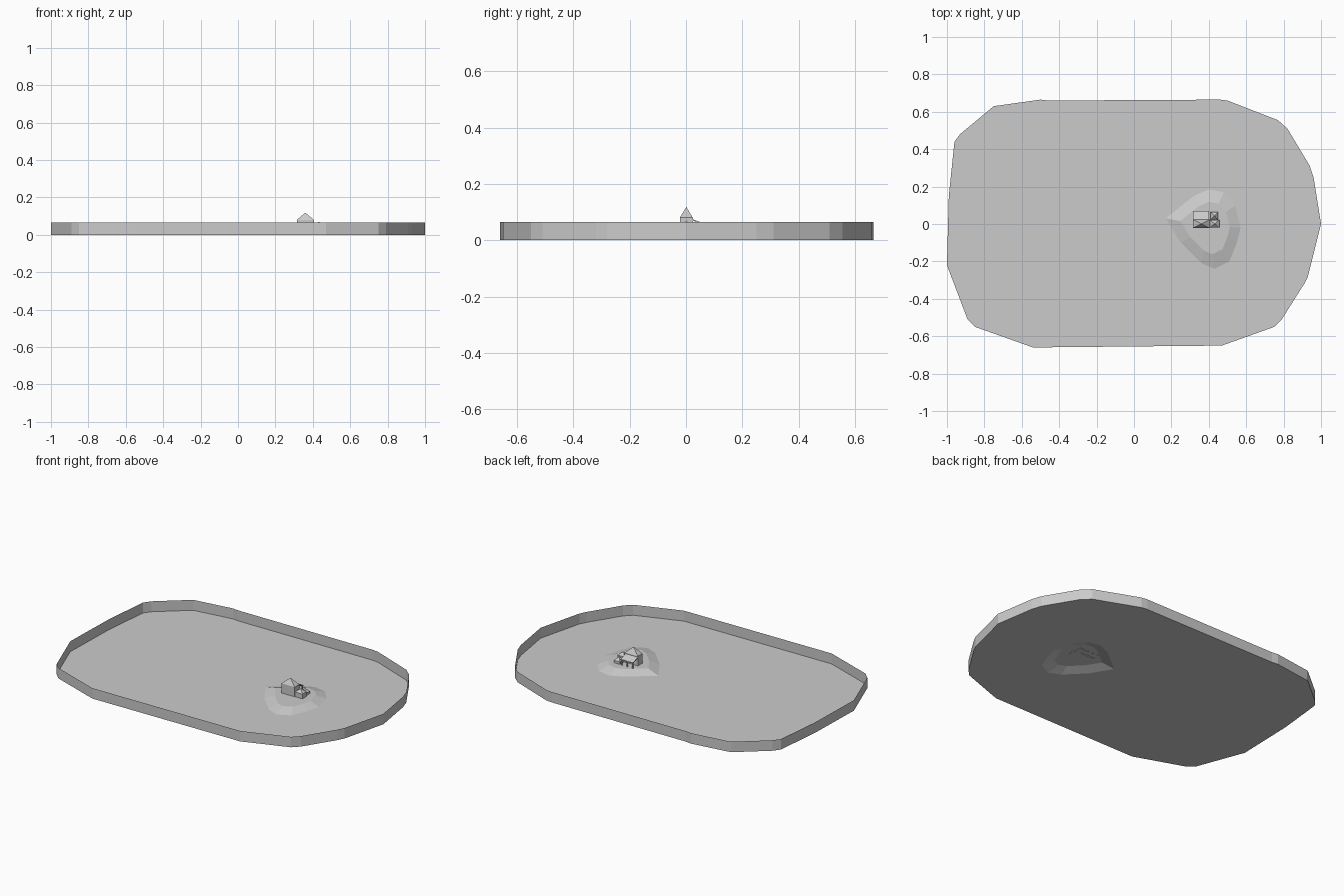
import bpy, bmesh

if "Cube" in bpy.data.objects:
    bpy.data.objects.remove(bpy.data.objects["Cube"])

RIM = 0.065      # wall height
PAD = 0.02       # height of the mound top

OUTLINE = [(1, 0), (.96, .25), (.94, .31), (.82, .51), (.77, .555), (.5, .66), (.46, .665),
           (-.46, .66), (-.5, .665), (-.75, .63), (-.93, .48), (-.96, .44), (-.99, .15),
           (-1, -.22), (-.89, -.51), (-.85, -.55), (-.54, -.66), (.47, -.65),
           (.75, -.55), (.79, -.51), (.91, -.32), (.93, -.28)]
MOUND = [(.57, -.02), (.54, .1), (.48, .17), (.4, .185), (.32, .15), (.17, .03),
         (.25, -.1), (.36, -.21), (.43, -.24), (.51, -.2), (.55, -.1)]


def finish(name, bm):
    bmesh.ops.recalc_face_normals(bm, faces=bm.faces)
    mesh = bpy.data.meshes.new(name)
    bm.to_mesh(mesh)
    bm.free()
    obj = bpy.data.objects.new(name, mesh)
    bpy.context.collection.objects.link(obj)
    return obj


def ring(bm, pts, z):
    return [bm.verts.new((x, y, z)) for x, y in pts]


def loop_edges(bm, vs):
    return [bm.edges.new((a, b)) for a, b in zip(vs, vs[1:] + vs[:1])]


def skin(bm, a, b):
    for i in range(len(a)):
        j = (i + 1) % len(a)
        bm.faces.new((a[i], a[j], b[j], b[i]))


def box(name, x0, x1, y0, y1, z0, z1):
    bm = bmesh.new()
    pts = [(x0, y0), (x1, y0), (x1, y1), (x0, y1)]
    lo, hi = ring(bm, pts, z0), ring(bm, pts, z1)
    skin(bm, lo, hi)
    bm.faces.new(lo)
    bm.faces.new(hi)
    return finish(name, bm)


def hut(name, x0, x1, y0, y1, z0, eave, peak):
    """Box walls closed by a pyramid roof."""
    bm = bmesh.new()
    pts = [(x0, y0), (x1, y0), (x1, y1), (x0, y1)]
    lo, hi = ring(bm, pts, z0), ring(bm, pts, eave)
    top = bm.verts.new(((x0 + x1) / 2, (y0 + y1) / 2, peak))
    skin(bm, lo, hi)
    bm.faces.new(lo)
    for i in range(4):
        bm.faces.new((hi[i], hi[(i + 1) % 4], top))
    return finish(name, bm)


# floor sheet with a low mound
bm = bmesh.new()
outer, foot = ring(bm, OUTLINE, 0), ring(bm, MOUND, 0)
bmesh.ops.triangle_fill(bm, use_beauty=True, normal=(0, 0, 1),
                        edges=loop_edges(bm, outer) + loop_edges(bm, foot))
cx, cy = .4, -.01
crest = ring(bm, [(cx + (x - cx) * .66, cy + (y - cy) * .66) for x, y in MOUND], PAD)
skin(bm, foot, crest)
bm.faces.new(crest)
finish("floor", bm)

# thin open surrounding wall
bm = bmesh.new()
skin(bm, ring(bm, OUTLINE, 0), ring(bm, OUTLINE, RIM))
finish("surrounding_wall", bm)

# main house and its lower wing
hut("house", .315, .405, -.022, .024, PAD - .004, .08, .118)
hut("wing", .405, .457, -.02, .022, PAD - .004, .05, .07)
hut("rear_annex", .41, .45, .022, .065, PAD - .004, .035, .055)

# rear porch: sloping roof on posts
bm = bmesh.new()
hi, lo = [], []
for z_off, row in ((0, lo), (.005, hi)):
    for x, y, z in ((.315, .022, .07), (.4, .022, .07), (.4, .07, .052), (.315, .07, .052)):
        row.append(bm.verts.new((x, y, z + z_off)))
skin(bm, lo, hi)
bm.faces.new(lo)
bm.faces.new(hi)
finish("porch_roof", bm)
for i, x in enumerate((.318, .355, .392)):
    box(f"porch_post_{i + 1}", x, x + .006, .062, .068, PAD - .004, .054)
